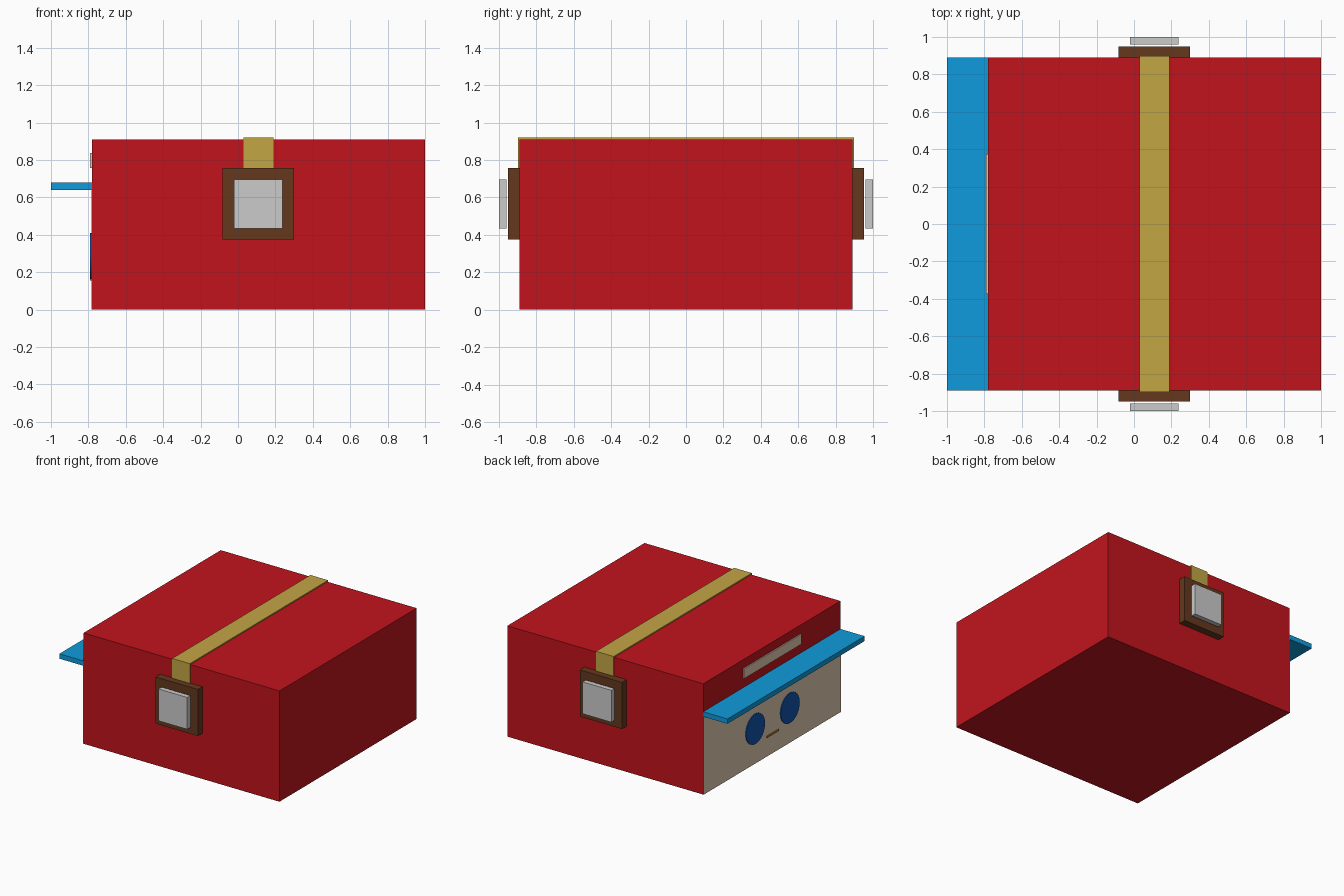
import bpy
import math

if "Cube" in bpy.data.objects:
    bpy.data.objects.remove(bpy.data.objects["Cube"])


def material(name, rgb):
    m = bpy.data.materials.new(name)
    m.diffuse_color = (*rgb, 1)
    m.use_nodes = True
    m.node_tree.nodes["Principled BSDF"].inputs["Base Color"].default_value = m.diffuse_color
    return m


red = material("red", (0.54, 0.007, 0.012))
blue = material("blue", (0.005, 0.33, 0.72))
gold = material("gold", (0.55, 0.38, 0.06))
brown = material("brown", (0.13, 0.04, 0.013))
beige = material("beige", (0.77, 0.60, 0.45))
navy = material("navy", (0.006, 0.09, 0.41))
tan = material("tan", (0.45, 0.22, 0.03))


def box(name, x, y, z, mat=None):
    bpy.ops.mesh.primitive_cube_add(size=1)
    o = bpy.context.object
    o.name = name
    for v in o.data.vertices:
        v.co = [(a + b) / 2 + c * (b - a) for c, (a, b) in zip(v.co, (x, y, z))]
    if mat:
        o.data.materials.append(mat)
    return o


# Body with a face panel, a brim above it and a forehead label
box("body", (-0.78, 1.0), (-0.89, 0.89), (0, 0.91), red)
box("face_panel", (-0.784, -0.78), (-0.89, 0.89), (0, 0.64), beige)
box("brim", (-1.0, -0.78), (-0.89, 0.89), (0.64, 0.68), blue)
box("forehead_label", (-0.79, -0.78), (-0.373, 0.373), (0.757, 0.838), beige)

# Eyes and mouth on the face panel
for side, y in (("left", 0.225), ("right", -0.225)):
    bpy.ops.mesh.primitive_cylinder_add(
        vertices=32, radius=0.123, depth=0.01,
        location=(-0.785, y, 0.288), rotation=(0, math.pi / 2, 0))
    eye = bpy.context.object
    eye.name = side + "_eye"
    eye.data.materials.append(navy)
    bpy.ops.object.shade_smooth_by_angle()
box("mouth", (-0.79, -0.78), (-0.078, 0.078), (0.155, 0.17), tan)

# Headband over the top, with its ends running down to the ear pads
box("headband", (0.03, 0.19), (-0.897, 0.897), (0.91, 0.92), gold)
for side, s in (("front", -1), ("back", 1)):
    def span(a, b):
        return tuple(sorted((s * a, s * b)))
    box(side + "_band_end", (0.03, 0.19), span(0.89, 0.897), (0.74, 0.91), gold)
    box(side + "_ear_pad", (-0.084, 0.30), span(0.89, 0.95), (0.375, 0.758), brown)
    box(side + "_ear_cap", (-0.022, 0.239), span(0.96, 1.0), (0.433, 0.695))
